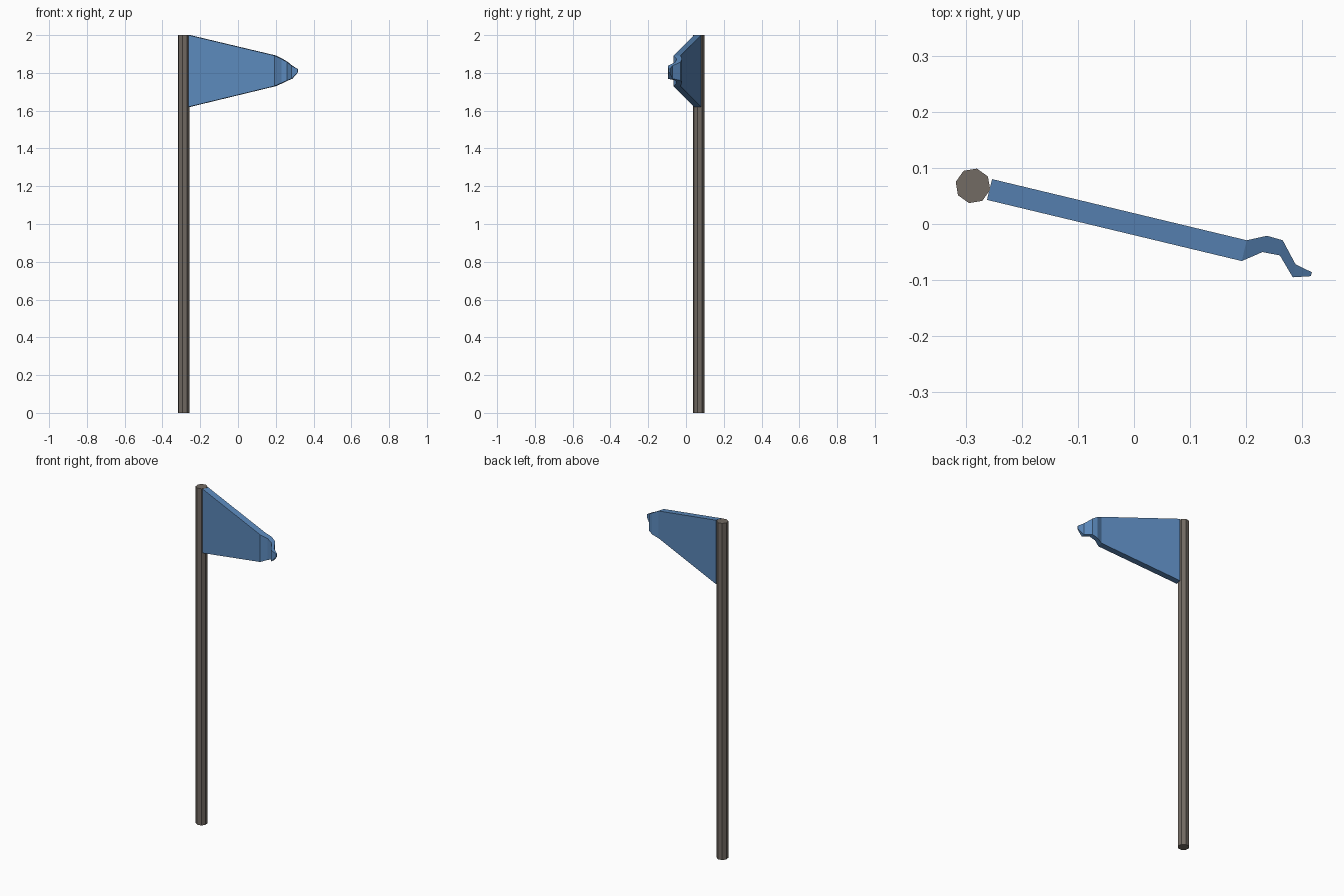
import bpy, bmesh, math

if "Cube" in bpy.data.objects:
    bpy.data.objects.remove(bpy.data.objects["Cube"])


def material(name, rgb):
    m = bpy.data.materials.new(name)
    m.diffuse_color = (*rgb, 1)
    m.use_nodes = True
    m.node_tree.nodes["Principled BSDF"].inputs["Base Color"].default_value = m.diffuse_color
    return m


def finish(name, bm, mat):
    bmesh.ops.recalc_face_normals(bm, faces=bm.faces)
    me = bpy.data.meshes.new(name)
    bm.to_mesh(me)
    bm.free()
    me.materials.append(mat)
    ob = bpy.data.objects.new(name, me)
    bpy.context.collection.objects.link(ob)
    return ob


wood = material("grey brown", (0.17, 0.145, 0.125))
blue = material("flag blue", (0.105, 0.25, 0.50))

# Pole: octagonal column, turned to match the flag direction
bm = bmesh.new()
bmesh.ops.create_cone(bm, cap_ends=True, segments=8, radius1=0.0315,
                      radius2=0.0315, depth=2)
pole = finish("pole", bm, wood)
pole.location = (-0.287, 0.068, 1)
pole.rotation_euler.z = math.radians(-13)

# Flag: rippling pennant lofted through upright sections
# (front x, front y, back x, back y, bottom z, top z)
sections = [
    (-0.262, 0.043, -0.253, 0.080, 1.620, 2.000),
    (0.192, -0.066, 0.201, -0.029, 1.730, 1.892),
    (0.229, -0.050, 0.237, -0.021, 1.746, 1.874),
    (0.260, -0.056, 0.265, -0.029, 1.760, 1.857),
    (0.283, -0.095, 0.288, -0.072, 1.769, 1.838),
    (0.315, -0.093, 0.317, -0.086, 1.802, 1.820),
]
bm = bmesh.new()
rings = [[bm.verts.new(p) for p in ((fx, fy, lo), (bx, by, lo), (bx, by, hi), (fx, fy, hi))]
         for fx, fy, bx, by, lo, hi in sections]
for a, b in zip(rings, rings[1:]):
    for i in range(4):
        j = (i + 1) % 4
        bm.faces.new((a[i], a[j], b[j], b[i]))
bm.faces.new(rings[0])
bm.faces.new(rings[-1])
finish("flag", bm, blue)
